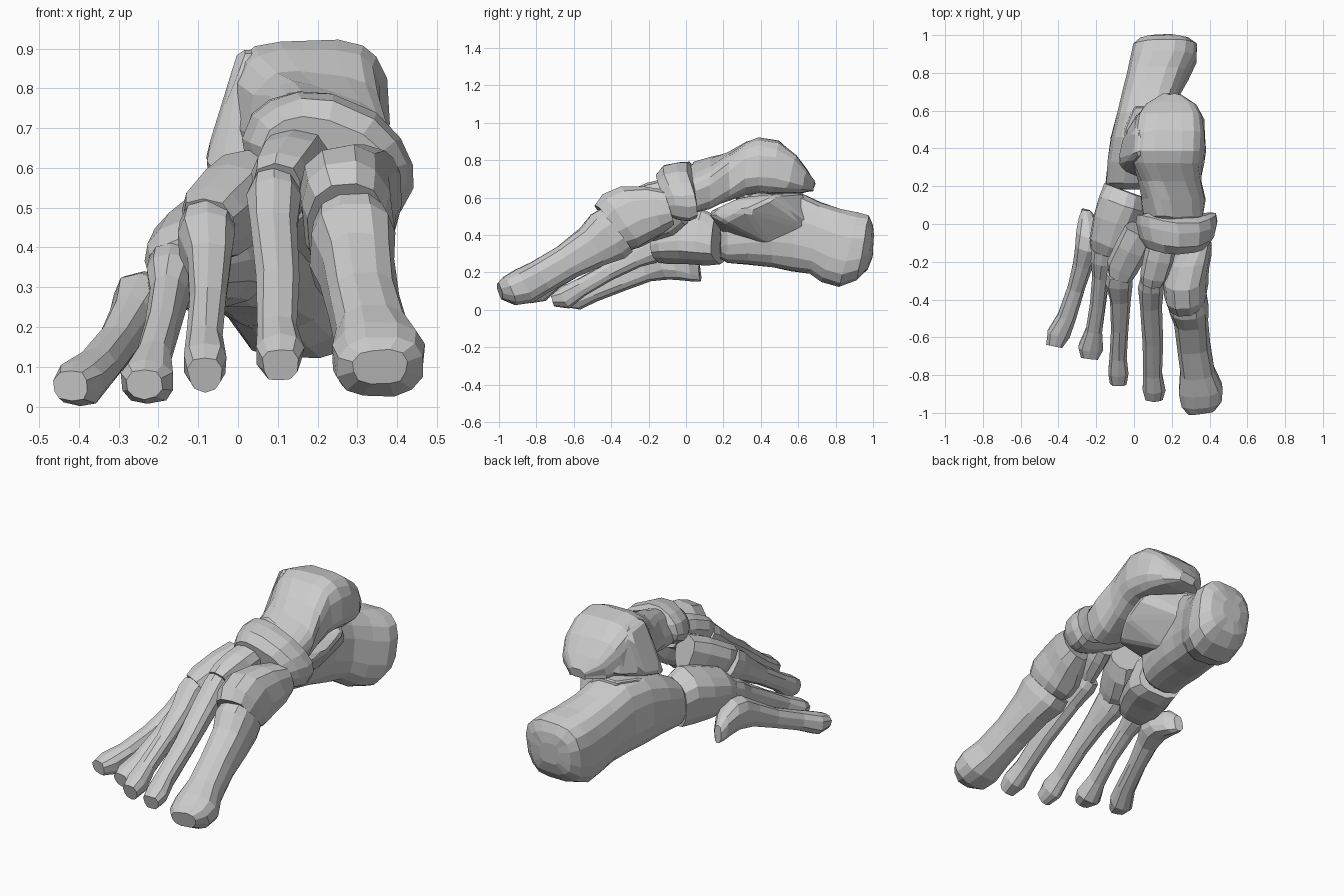
import bpy, bmesh, random
from math import radians, cos, sin, pi
from mathutils import Vector, Matrix

random.seed(4)


def finish(bm, name):
    bmesh.ops.recalc_face_normals(bm, faces=bm.faces)
    me = bpy.data.meshes.new(name)
    bm.to_mesh(me)
    bm.free()
    ob = bpy.data.objects.new(name, me)
    bpy.context.collection.objects.link(ob)
    return ob


def bone(name, sections, sides=12, power=2.5, wedge=0.0, yaw=0, bend=0.0, sag=0.0, rough=0.003):
    """Loft rings given as (x, y, z, half width, half height, tilt, roll)."""
    bm = bmesh.new()
    rings = []
    for s in sections:
        x, y, z, rx, rz, tilt, roll = (tuple(s) + (0, 0))[:7]
        rot = (Matrix.Rotation(radians(yaw), 3, 'Z') @ Matrix.Rotation(radians(-tilt), 3, 'X')
               @ Matrix.Rotation(radians(roll), 3, 'Y'))
        ring = []
        for k in range(sides):
            a = 2 * pi * (k + 0.5) / sides
            c, d = cos(a), sin(a)
            u = abs(c) ** (2 / power) * (1 if c > 0 else -1)
            v = abs(d) ** (2 / power) * (1 if d > 0 else -1)
            u *= 1 + wedge * v
            w = (u * rx) ** 2
            p = rot @ Vector((u * rx, bend * w, v * rz - sag * w)) + Vector((x, y, z))
            p += Vector([random.uniform(-rough, rough) for _ in range(3)])
            ring.append(bm.verts.new(p))
        rings.append(ring)
    for r, q in zip(rings, rings[1:]):
        for k in range(sides):
            j = (k + 1) % sides
            bm.faces.new((r[k], r[j], q[j], q[k]))
    bm.faces.new(rings[0])
    bm.faces.new(rings[-1])
    return finish(bm, name)


def hull(name, points, bevel=0.015):
    """Faceted chunk: convex hull with softened edges."""
    bm = bmesh.new()
    for p in points:
        bm.verts.new(p)
    res = bmesh.ops.convex_hull(bm, input=bm.verts)
    loose = [g for g in res["geom_interior"] if isinstance(g, bmesh.types.BMVert)]
    bmesh.ops.delete(bm, geom=loose, context='VERTS')
    bmesh.ops.bevel(bm, geom=bm.edges[:], offset=bevel, segments=1, affect='EDGES',
                    clamp_overlap=True)
    return finish(bm, name)


# Five long forefoot bones, from the inner (+x) to the outer side
bone("first_metatarsal", [
    (0.28, -0.375, 0.425, 0.10, 0.145, -38), (0.285, -0.42, 0.395, 0.108, 0.15, -37),
    (0.30, -0.50, 0.34, 0.095, 0.12, -34), (0.315, -0.64, 0.255, 0.09, 0.098, -31),
    (0.335, -0.78, 0.175, 0.095, 0.095, -30), (0.352, -0.87, 0.125, 0.118, 0.10, -28),
    (0.357, -0.945, 0.10, 0.112, 0.08, -22), (0.357, -0.995, 0.10, 0.07, 0.045, -15)], yaw=7)
bone("second_metatarsal", [
    (0.09, -0.28, 0.525, 0.06, 0.09, -34), (0.09, -0.32, 0.50, 0.066, 0.092, -34),
    (0.09, -0.42, 0.435, 0.057, 0.07, -34), (0.10, -0.62, 0.305, 0.052, 0.055, -33),
    (0.10, -0.79, 0.185, 0.05, 0.05, -32), (0.105, -0.87, 0.13, 0.061, 0.058, -28),
    (0.105, -0.93, 0.105, 0.045, 0.042, -15)], sides=10, wedge=0.12)
bone("third_metatarsal", [
    (-0.075, -0.25, 0.44, 0.068, 0.09, -32), (-0.08, -0.30, 0.41, 0.072, 0.09, -32),
    (-0.073, -0.39, 0.355, 0.055, 0.07, -32), (-0.075, -0.55, 0.255, 0.046, 0.054, -32),
    (-0.083, -0.70, 0.16, 0.044, 0.05, -31), (-0.083, -0.78, 0.105, 0.055, 0.064, -28),
    (-0.083, -0.845, 0.08, 0.042, 0.045, -15)], sides=10, wedge=0.12)
bone("fourth_metatarsal", [
    (-0.165, -0.13, 0.35, 0.058, 0.07, -27), (-0.168, -0.19, 0.32, 0.06, 0.075, -27),
    (-0.175, -0.27, 0.28, 0.048, 0.058, -28), (-0.19, -0.42, 0.20, 0.042, 0.05, -28),
    (-0.213, -0.56, 0.12, 0.045, 0.05, -27), (-0.228, -0.65, 0.063, 0.068, 0.06, -24),
    (-0.235, -0.71, 0.055, 0.045, 0.037, -12)], sides=10, yaw=-7)
bone("fifth_metatarsal", [
    (-0.25, 0.075, 0.20, 0.025, 0.05, -5), (-0.24, 0.03, 0.225, 0.052, 0.078, -10),
    (-0.232, -0.05, 0.25, 0.075, 0.095, -16), (-0.24, -0.12, 0.25, 0.073, 0.092, -18),
    (-0.268, -0.21, 0.215, 0.055, 0.068, -20), (-0.305, -0.34, 0.155, 0.047, 0.053, -20),
    (-0.355, -0.49, 0.095, 0.05, 0.052, -18), (-0.40, -0.58, 0.058, 0.063, 0.058, -14),
    (-0.42, -0.645, 0.052, 0.045, 0.04, -8)], sides=10, yaw=-14)

# Wedge bones behind the first three long bones
bone("inner_cuneiform", [
    (0.275, -0.395, 0.445, 0.10, 0.15, -38, -8), (0.275, -0.35, 0.475, 0.115, 0.175, -35, -10),
    (0.275, -0.27, 0.51, 0.12, 0.17, -28, -12), (0.30, -0.18, 0.53, 0.108, 0.14, -20, -10),
    (0.325, -0.10, 0.55, 0.085, 0.10, -18)], yaw=7)
bone("middle_cuneiform", [
    (0.10, -0.29, 0.535, 0.058, 0.09, -34), (0.11, -0.25, 0.555, 0.07, 0.10, -32),
    (0.135, -0.16, 0.59, 0.078, 0.10, -28), (0.15, -0.09, 0.615, 0.075, 0.09, -22)],
     sides=10, wedge=0.25, yaw=-10)
bone("outer_cuneiform", [
    (-0.07, -0.26, 0.445, 0.065, 0.09, -30), (-0.055, -0.21, 0.46, 0.08, 0.105, -28),
    (-0.005, -0.11, 0.505, 0.085, 0.115, -24), (0.035, -0.03, 0.55, 0.08, 0.10, -18)],
     sides=10, wedge=0.25, yaw=-25)

# Cube-like bone on the outer side
bone("cuboid", [
    (-0.145, -0.16, 0.34, 0.085, 0.08, -8, -20), (-0.13, -0.11, 0.36, 0.108, 0.105, -6, -20),
    (-0.095, 0.0, 0.38, 0.125, 0.13, 0, -18), (-0.06, 0.10, 0.39, 0.13, 0.145, 0, -15),
    (-0.045, 0.175, 0.375, 0.115, 0.125, 0, -12)], power=3, yaw=-20, wedge=-0.1)

# Curved disc between the wedges and the ankle bone
bone("navicular", [
    (0.24, -0.145, 0.63, 0.175, 0.085, -12, 24), (0.245, -0.105, 0.645, 0.205, 0.115, -10, 24),
    (0.245, -0.04, 0.655, 0.225, 0.122, -6, 24), (0.245, 0.01, 0.665, 0.221, 0.11, -4, 24),
    (0.245, 0.03, 0.665, 0.178, 0.075, 0, 24)], sides=16, bend=0.9, sag=1.1)

# Ankle bone: rounded head, neck, pulley-shaped body and its outer corner
bone("talus", [
    (0.21, 0.0, 0.65, 0.10, 0.07, 0, 25), (0.21, 0.04, 0.655, 0.155, 0.11, 0, 25),
    (0.21, 0.13, 0.68, 0.165, 0.12, 0, 20), (0.195, 0.23, 0.715, 0.165, 0.125, 0, 8),
    (0.18, 0.32, 0.755, 0.185, 0.145), (0.178, 0.39, 0.77, 0.20, 0.15),
    (0.182, 0.48, 0.76, 0.195, 0.145, 5), (0.19, 0.56, 0.725, 0.18, 0.11, 15),
    (0.195, 0.63, 0.685, 0.135, 0.065, 15), (0.20, 0.685, 0.66, 0.05, 0.025, 10)],
     sides=16, power=3.4, wedge=-0.06, rough=0.005)
hull("talus_outer_corner", [
    (0.0, 0.36, 0.90), (0.01, 0.50, 0.87), (-0.02, 0.38, 0.79), (-0.09, 0.33, 0.61),
    (-0.06, 0.46, 0.63), (-0.06, 0.28, 0.57), (0.08, 0.22, 0.64), (0.03, 0.57, 0.78),
    (0.10, 0.32, 0.58), (0.02, 0.59, 0.65), (0.12, 0.40, 0.90), (0.12, 0.63, 0.70)])

# Heel bone with its rear knob, inner shelf and upper joint face
bone("calcaneus", [
    (-0.025, 0.185, 0.37, 0.115, 0.095), (-0.01, 0.22, 0.39, 0.14, 0.14),
    (0.01, 0.33, 0.415, 0.15, 0.175), (0.035, 0.46, 0.43, 0.158, 0.205),
    (0.06, 0.58, 0.42, 0.155, 0.215, 4), (0.09, 0.69, 0.385, 0.155, 0.195, 8),
    (0.125, 0.78, 0.345, 0.165, 0.205, 16), (0.155, 0.87, 0.32, 0.178, 0.208, 14),
    (0.165, 0.945, 0.33, 0.168, 0.18, 10), (0.16, 0.985, 0.335, 0.125, 0.12, 6),
    (0.155, 1.0, 0.34, 0.06, 0.06, 4)], sides=16, power=2.8)
hull("calcaneus_inner_shelf", [
    (0.20, 0.11, 0.52), (0.26, 0.20, 0.47), (0.33, 0.32, 0.53), (0.34, 0.45, 0.59),
    (0.31, 0.48, 0.62), (0.25, 0.28, 0.60), (0.05, 0.20, 0.40), (0.05, 0.24, 0.54),
    (0.13, 0.63, 0.63), (0.20, 0.68, 0.43), (0.17, 0.45, 0.34)])
hull("calcaneus_upper_facet", [
    (-0.11, 0.27, 0.52), (-0.08, 0.36, 0.575), (-0.05, 0.50, 0.625), (0.0, 0.62, 0.64),
    (0.17, 0.62, 0.64), (0.16, 0.40, 0.65), (0.08, 0.28, 0.58), (-0.12, 0.36, 0.47),
    (0.05, 0.64, 0.45), (0.10, 0.30, 0.45)])
